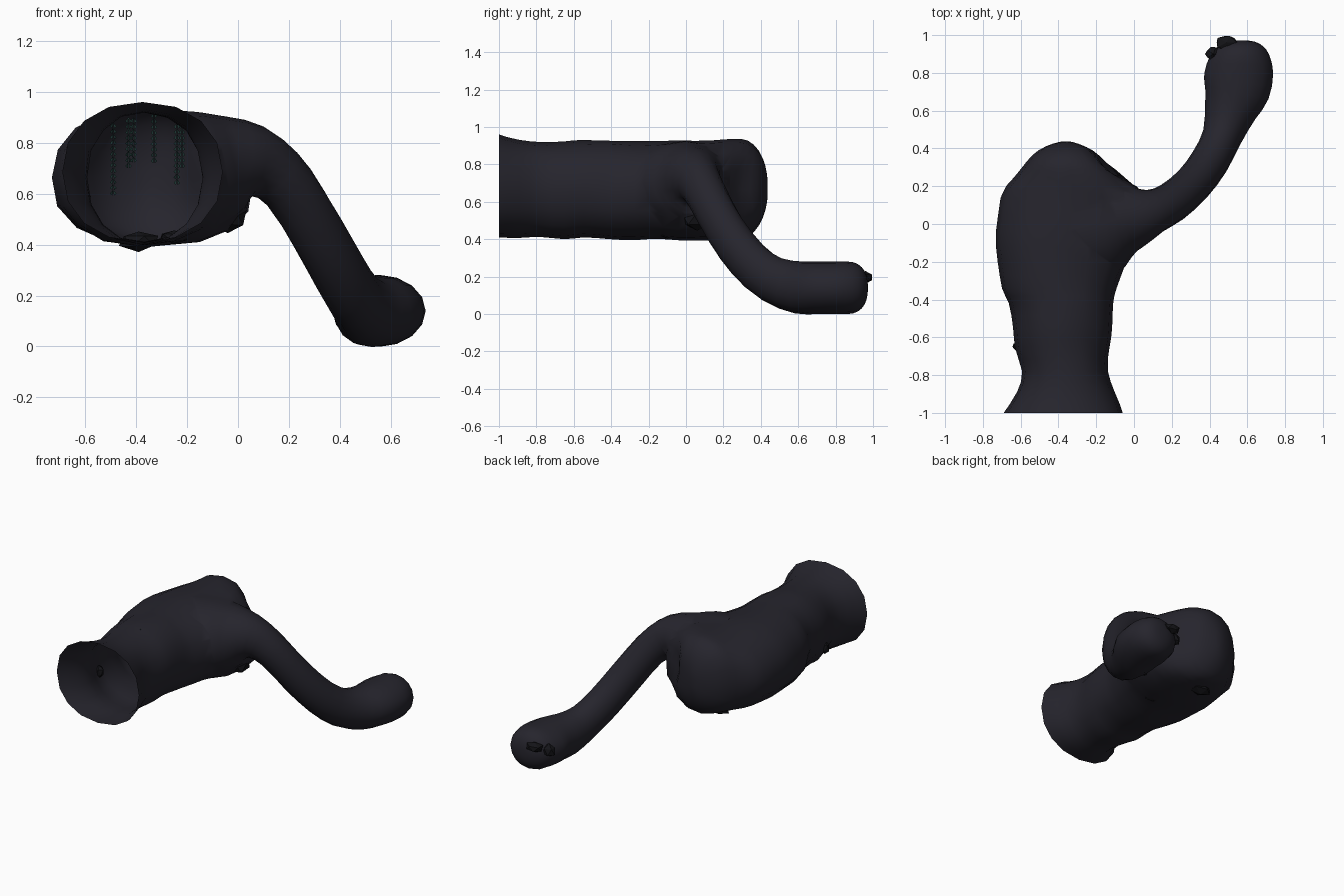
import bpy, bmesh, math, random
from mathutils import Vector, noise

if "Cube" in bpy.data.objects:
    bpy.data.objects.remove(bpy.data.objects["Cube"])

random.seed(4)


def material(name, color):
    m = bpy.data.materials.new(name)
    m.diffuse_color = (*color, 1)
    m.use_nodes = True
    m.node_tree.nodes["Principled BSDF"].inputs["Base Color"].default_value = m.diffuse_color
    return m


STONE = material("dark_stone", (0.019, 0.018, 0.026))
ROCK = material("black_rock", (0.007, 0.007, 0.009))
VINE = material("vine_green", (0.012, 0.035, 0.032))


def add_object(name, bm, mat):
    bmesh.ops.recalc_face_normals(bm, faces=bm.faces)
    me = bpy.data.meshes.new(name)
    bm.to_mesh(me)
    bm.free()
    ob = bpy.data.objects.new(name, me)
    bpy.context.collection.objects.link(ob)
    me.materials.append(mat)
    return ob


def shade(ob, angle):
    bpy.ops.object.select_all(action='DESELECT')
    ob.select_set(True)
    bpy.context.view_layer.objects.active = ob
    bpy.ops.object.shade_smooth_by_angle(angle=math.radians(angle))


def spline(rows, steps):
    # Catmull-Rom through rows of numbers
    out = []
    for i in range(len(rows) - 1):
        a, b, c, d = (rows[max(0, min(len(rows) - 1, i + k))] for k in (-1, 0, 1, 2))
        for s in range(steps):
            t = s / steps
            out.append([0.5 * (2*q + (r-p)*t + (2*p-5*q+4*r-s2)*t*t + (3*q-p-3*r+s2)*t**3)
                        for p, q, r, s2 in zip(a, b, c, d)])
    return out + [list(rows[-1])]


def loft(rings):
    bm = bmesh.new()
    loops = [[bm.verts.new(p) for p in ring] for ring in rings]
    n = len(loops[0])
    for a, b in zip(loops, loops[1:]):
        for i in range(n):
            bm.faces.new((a[i], a[(i+1) % n], b[(i+1) % n], b[i]))
    bm.faces.new(loops[0])
    bm.faces.new(loops[-1])
    return bm


def squircle(a, p):
    c, s = math.cos(a), math.sin(a)
    return (math.copysign(abs(c) ** (2/p), c), math.copysign(abs(s) ** (2/p), s))


# Main tunnel and chamber: y, xmin, xmax, zmin, zmax
main = [(-1, -.69, -.06, .41, .96), (-.89, -.62, -.11, .405, .93), (-.78, -.59, -.14, .41, .92),
        (-.65, -.625, -.13, .40, .92), (-.55, -.64, -.12, .41, .93), (-.42, -.66, -.105, .40, .925),
        (-.34, -.70, -.09, .40, .92), (-.2, -.725, -.04, .40, .925), (-.04, -.735, .03, .395, .93),
        (.14, -.70, .055, .395, .93), (.25, -.63, -.03, .40, .93), (.33, -.57, -.12, .41, .92),
        (.39, -.50, -.20, .47, .87), (.425, -.43, -.29, .55, .79), (.437, -.38, -.34, .63, .71)]
DENT = Vector((-.10, .32, .70))  # hollow in the back right wall
rings = []
for y, x0, x1, z0, z1 in spline(main, 2):
    ring = []
    for i in range(16):
        lower_right = -.05 < y < .3 and i > 12
        u, v = squircle(2 * math.pi * i / 16, 2.6 if lower_right else 2.2)
        p = Vector(((x0+x1)/2 + (x1-x0)/2*u, y, (z0+z1)/2 + (z1-z0)/2*v))
        amp = 0 if y < -.99 else .02 if y > .1 else .011
        dent = .05 * math.exp(-((p - DENT).length / .11) ** 2)
        ring.append(p + Vector((u, 0, v)) * amp * noise.noise(p * 5) - Vector((.7, .7, 0)) * dent)
    rings.append(ring)
shell = add_object("cave_shell", loft(rings), STONE)

# Branch passage: centre x, y, z, half width, half height
branch = [(-.30, -.02, .68, .33, .245), (-.16, .01, .69, .29, .235), (-.05, .035, .71, .215, .205),
          (.03, .045, .725, .16, .165), (.11, .07, .705, .118, .13), (.20, .115, .625, .108, .112),
          (.31, .21, .45, .103, .112), (.40, .33, .29, .103, .115), (.465, .46, .185, .105, .125),
          (.51, .60, .142, .14, .14), (.543, .70, .14, .173, .14), (.555, .80, .14, .182, .14),
          (.56, .89, .14, .158, .138), (.565, .94, .14, .12, .11), (.57, .965, .14, .07, .065),
          (.57, .972, .14, .02, .02)]
pts = spline(branch, 2)
rings = []
for i, (x, y, z, w, h) in enumerate(pts):
    a, b = pts[max(i-1, 0)], pts[min(i+1, len(pts)-1)]
    t = Vector(b[:3]) - Vector(a[:3])
    if i > len(pts) - 10:
        t = Vector((0, 1, 0))
    side = t.cross(Vector((0, 0, 1))).normalized()
    up = side.cross(t).normalized()
    rings.append([Vector((x, y, z)) + side * w * math.cos(q) + up * h * math.sin(q)
                  for q in (2 * math.pi * k / 16 for k in range(16))])
tube = add_object("branch_passage", loft(rings), STONE)

# Join into one hollow skin, then open the mouth
mod = shell.modifiers.new("join", 'BOOLEAN')
mod.operation = 'UNION'
mod.solver = 'EXACT'
mod.object = tube
bpy.context.view_layer.objects.active = shell
bpy.ops.object.modifier_apply(modifier="join")
bpy.data.objects.remove(tube)
bm = bmesh.new()
bm.from_mesh(shell.data)
mouth = [f for f in bm.faces if all(v.co.y < -.995 for v in f.verts)]
bmesh.ops.delete(bm, geom=mouth, context='FACES')
bm.to_mesh(shell.data)
bm.free()
shade(shell, 60)


# Loose rocks embedded in the walls
def rock(name, loc, size):
    bm = bmesh.new()
    bmesh.ops.create_icosphere(bm, subdivisions=1, radius=1)
    for v in bm.verts:
        k = random.uniform(.8, 1.0)
        v.co = Vector([l + c * s * k for l, c, s in zip(loc, v.co, size)])
    add_object(name, bm, ROCK)


rock("passage_end_rock", (.49, .96, .195), (.07, .049, .04))
rock("passage_side_rock", (.42, .90, .17), (.05, .045, .05))
rock("wall_rock", (-.61, -.65, .57), (.04, .03, .05))
rock("floor_rock", (-.39, .2, .415), (.09, .06, .045))
rock("chamber_corner_rock", (-.04, .06, .51), (.09, .10, .08))
rock("floor_rubble", (-.25, -.1, .43), (.07, .06, .03))


# Hanging vines: a string of small leaf pairs
def vine(name, x, y, top, bottom):
    bm = bmesh.new()
    for i in range(int((top - bottom) / .022)):
        z = top - i * .022
        for s in (-1, 1):
            tip = (x + s * .013, y + random.uniform(-.01, .01), z - .016)
            bm.faces.new([bm.verts.new(p) for p in
                          ((x, y, z), tip, (x + s * .003, y, z - .024))])
    add_object(name, bm, VINE)


for i, (x, y, top, bottom) in enumerate([
        (-.49, .12, .88, .58), (-.43, .13, .90, .70), (-.41, .10, .90, .72),
        (-.33, -.60, .92, .72), (-.24, .05, .90, .62), (-.22, .08, .90, .70)]):
    vine(f"hanging_vine_{i + 1}", x, y, top, bottom)
